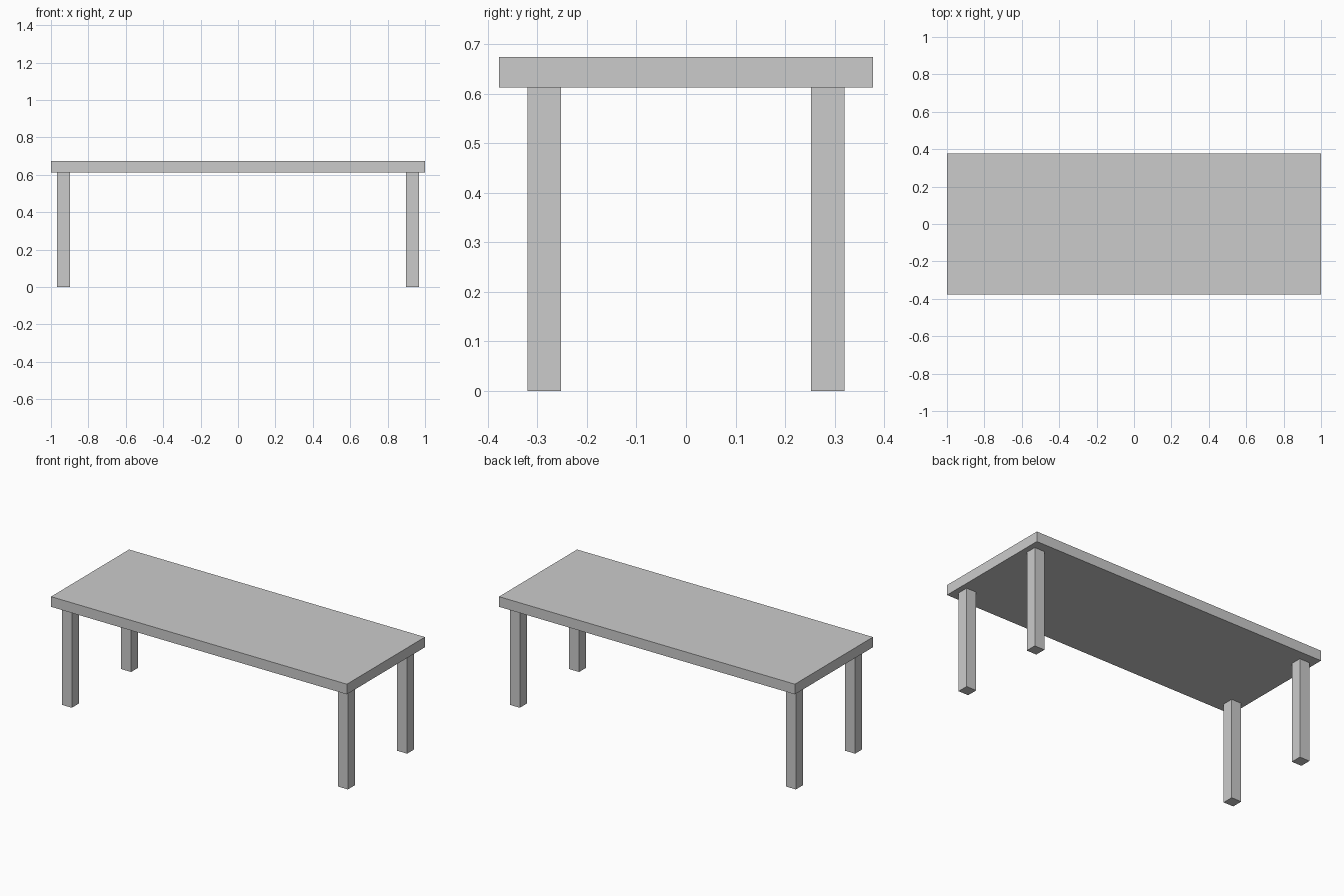
import bpy

if "Cube" in bpy.data.objects:
    bpy.data.objects.remove(bpy.data.objects["Cube"])

TOP_Z, UNDER_Z = 0.674, 0.612
LEG = 0.067


def box(name, centre, size):
    bpy.ops.mesh.primitive_cube_add(size=1, location=centre)
    ob = bpy.context.object
    ob.name = name
    ob.scale = size
    bpy.ops.object.transform_apply(location=False, rotation=False, scale=True)
    return ob


# Table top slab
box("table_top", (0, 0, (TOP_Z + UNDER_Z) / 2), (2.0, 0.754, TOP_Z - UNDER_Z))

# Four square legs near the corners
for side, sx in (("left", -1), ("right", 1)):
    for end, sy in (("front", -1), ("back", 1)):
        box(f"{end}_{side}_leg", (sx * 0.933, sy * 0.286, UNDER_Z / 2),
            (LEG, LEG, UNDER_Z))
